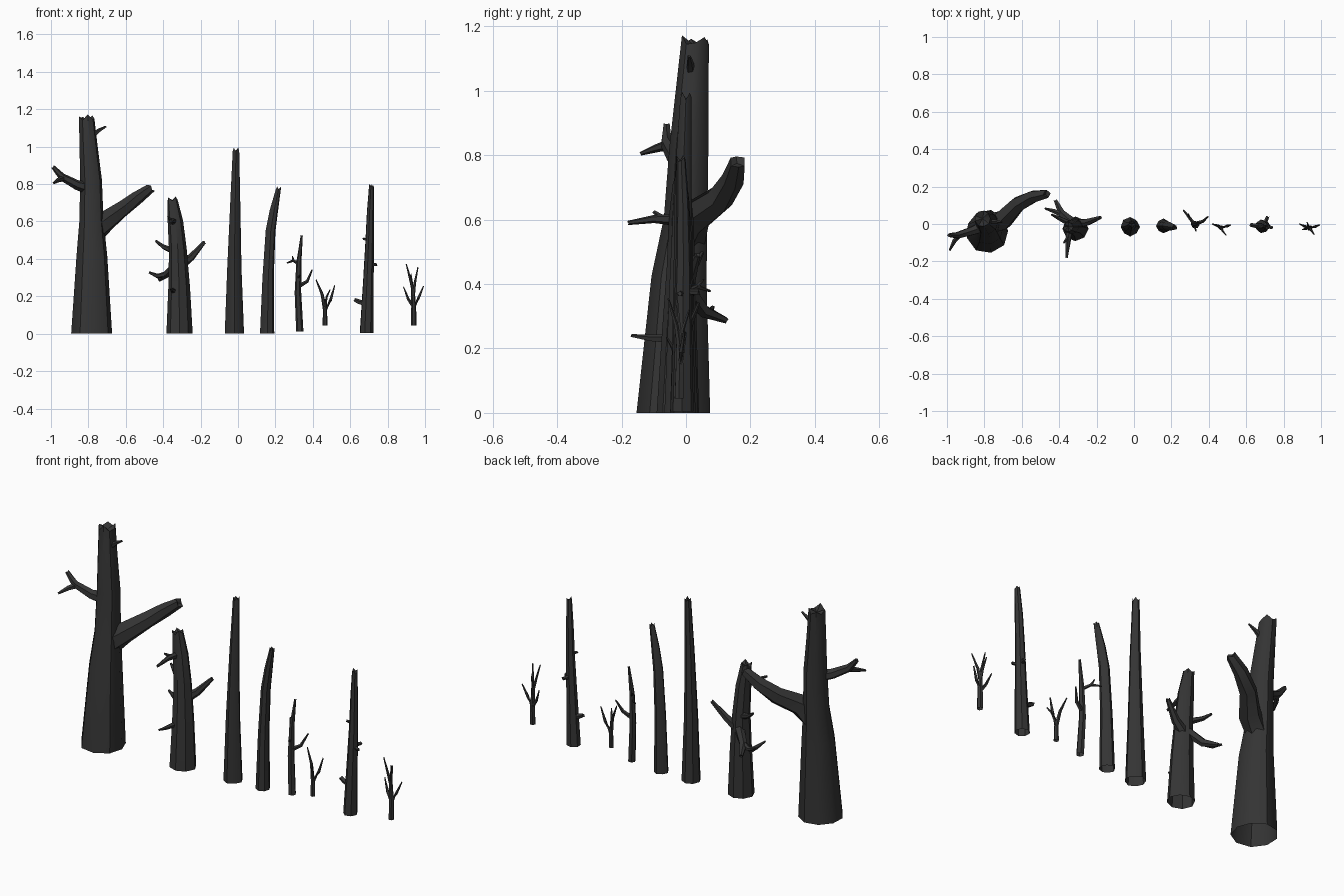
import bpy, bmesh, math, random
from mathutils import Vector

random.seed(4)
bark = bpy.data.materials.new("charred bark")
bark.diffuse_color = (0.034, 0.034, 0.034, 1)


def limb(bm, path, sides=6, jag=0.0, upright=False, rough=0.05):
    """Tapered tube through (x, y, z, radius) points, with an optional broken end."""
    pts = [Vector(p[:3]) for p in path]
    up = Vector((0, 0, 1))
    wobble = [1 + random.uniform(-rough, rough) for _ in range(sides)]
    rings = []
    for i, p in enumerate(pts):
        t = (pts[min(i + 1, len(pts) - 1)] - pts[max(i - 1, 0)]).normalized()
        if upright and i == 0:
            t = up
        # stable frame: x axis for upright limbs, z axis for sideways ones
        ref = Vector((1, 0, 0)) if upright else (up if abs(t.z) < 0.9 else Vector((0, 1, 0)))
        u = (ref - t * ref.dot(t)).normalized()
        v = t.cross(u)
        ring = []
        for k in range(sides):
            a = math.tau * k / sides
            co = p + (u * math.cos(a) + v * math.sin(a)) * path[i][3] * wobble[k]
            if i == len(pts) - 1:
                co += t * jag * (1 if k % 2 else -1) * random.uniform(0.4, 1)
            ring.append(bm.verts.new(co))
        rings.append(ring)
    for a, b in zip(rings, rings[1:]):
        for k in range(sides):
            n = (k + 1) % sides
            bm.faces.new((a[k], a[n], b[n], b[k]))
    # splintered cap, sunk slightly into the end
    tip = bm.verts.new(pts[-1] - t * jag)
    for k in range(sides):
        bm.faces.new((rings[-1][k], rings[-1][(k + 1) % sides], tip))


def tree(name, trunk, branches=(), sides=8, jag=0.012):
    bm = bmesh.new()
    limb(bm, trunk, sides, jag, True)
    for b in branches:
        limb(bm, b, 6 if b[0][3] > 0.015 else 5, b[-1][3] * 0.35)
    me = bpy.data.meshes.new(name)
    bm.to_mesh(me)
    bm.free()
    me.materials.append(bark)
    ob = bpy.data.objects.new(name, me)
    bpy.context.collection.objects.link(ob)
    bpy.ops.object.select_all(action='DESELECT')
    ob.select_set(True)
    bpy.context.view_layer.objects.active = ob
    bpy.ops.object.shade_smooth_by_angle(angle=math.radians(40))


# big trunk: thick broken bough, forked branch, small twig
tree("large_dead_tree",
     [(-.785, -.037, 0, .115), (-.783, -.02, .42, .086), (-.785, 0, .6, .068),
      (-.787, .01, .82, .061), (-.8, .02, 1.0, .051), (-.81, .03, 1.155, .043)],
     [[(-.77, 0, .54, .06), (-.70, .02, .605, .056), (-.62, .105, .665, .044),
       (-.54, .145, .725, .036), (-.465, .16, .78, .025)],
      [(-.80, -.01, .78, .034), (-.86, -.035, .795, .026), (-.94, -.06, .838, .02),
       (-.965, -.06, .865, .015), (-.988, -.06, .893, .011)],
      [(-.93, -.055, .832, .017), (-.96, -.09, .822, .013), (-.985, -.14, .805, .006)],
      [(-.78, .015, 1.055, .015), (-.745, .013, 1.085, .011), (-.705, .01, 1.108, .005)]],
     sides=9, jag=.016)

# medium trunk with several broken branches
tree("medium_dead_tree",
     [(-.313, -.025, 0, .068), (-.315, -.02, .25, .056), (-.322, -.015, .45, .046),
      (-.335, -.015, .6, .04), (-.352, -.015, .72, .027)],
     [[(-.31, 0, .365, .026), (-.25, .01, .41, .02), (-.18, .035, .49, .01)],
      [(-.33, .01, .37, .026), (-.385, .055, .315, .021), (-.42, .125, .287, .01)],
      [(-.38, .05, .318, .018), (-.43, .07, .308, .013), (-.475, .083, .328, .006)],
      [(-.34, 0, .44, .018), (-.40, .03, .465, .012), (-.44, .05, .497, .006)],
      [(-.345, -.03, .60, .02), (-.355, -.10, .602, .013), (-.36, -.18, .59, .007)],
      [(-.352, -.07, .602, .011), (-.375, -.10, .625, .005)],
      [(-.345, -.05, .23, .015), (-.352, -.11, .232, .011), (-.358, -.17, .24, .005)]],
     sides=8)

# straight tall pole
tree("tall_stump",
     [(-.02, -.015, 0, .05), (-.02, -.015, .35, .037), (-.015, -.01, .7, .026),
      (-.011, 0, .985, .017)])

# trunk bending to the right
tree("bent_stump",
     [(.157, -.01, 0, .038), (.162, -.01, .3, .03), (.175, -.01, .55, .026),
      (.193, -.013, .66, .022), (.218, -.018, .78, .013)], jag=.009)

# thin trunk with two twigs
tree("thin_dead_tree",
     [(.33, -.005, .012, .02), (.32, 0, .22, .018), (.325, 0, .38, .014), (.341, .005, .525, .006)],
     [[(.322, 0, .375, .01), (.295, .035, .392, .008), (.263, .075, .378, .004)],
      [(.297, .035, .39, .007), (.29, .055, .415, .003)],
      [(.322, 0, .25, .012), (.37, .015, .28, .009), (.396, .04, .342, .004)],
      [(.322, -.005, .3, .008), (.332, -.04, .315, .003)]], sides=6, jag=.006)

# small sapling
tree("small_sapling",
     [(.466, -.02, .045, .013), (.465, -.02, .13, .011), (.45, -.01, .21, .008),
      (.418, 0, .288, .003)],
     [[(.465, -.02, .12, .01), (.495, -.012, .18, .008), (.517, -.005, .258, .003)],
      [(.465, -.02, .14, .009), (.475, -.04, .2, .006), (.492, -.06, .235, .003)]],
     sides=6, jag=.003)

# slender trunk with short stubs
tree("slender_dead_tree",
     [(.686, -.012, .005, .037), (.696, -.01, .28, .029), (.703, -.008, .48, .024),
      (.708, -.01, .65, .02), (.714, -.015, .79, .014)],
     [[(.68, -.01, .16, .015), (.645, -.008, .17, .013), (.622, -.005, .182, .01)],
      [(.70, -.01, .37, .011), (.742, -.02, .37, .008)],
      [(.70, 0, .375, .011), (.715, .04, .375, .009)],
      [(.70, -.01, .5, .011), (.668, -.02, .508, .006)]], sides=7, jag=.01)

# branching sapling
tree("branching_sapling",
     [(.94, -.022, .045, .015), (.94, -.02, .15, .013), (.935, -.022, .24, .009),
      (.9, -.03, .372, .003)],
     [[(.94, -.02, .14, .01), (.965, -.015, .19, .008), (.992, -.005, .255, .003)],
      [(.94, -.02, .14, .01), (.91, -.012, .185, .008), (.885, 0, .25, .003)],
      [(.937, -.02, .2, .009), (.945, -.03, .27, .007), (.962, -.055, .355, .003)],
      [(.938, -.02, .2, .008), (.932, -.01, .26, .006), (.925, .01, .32, .003)]],
     sides=6, jag=.003)
